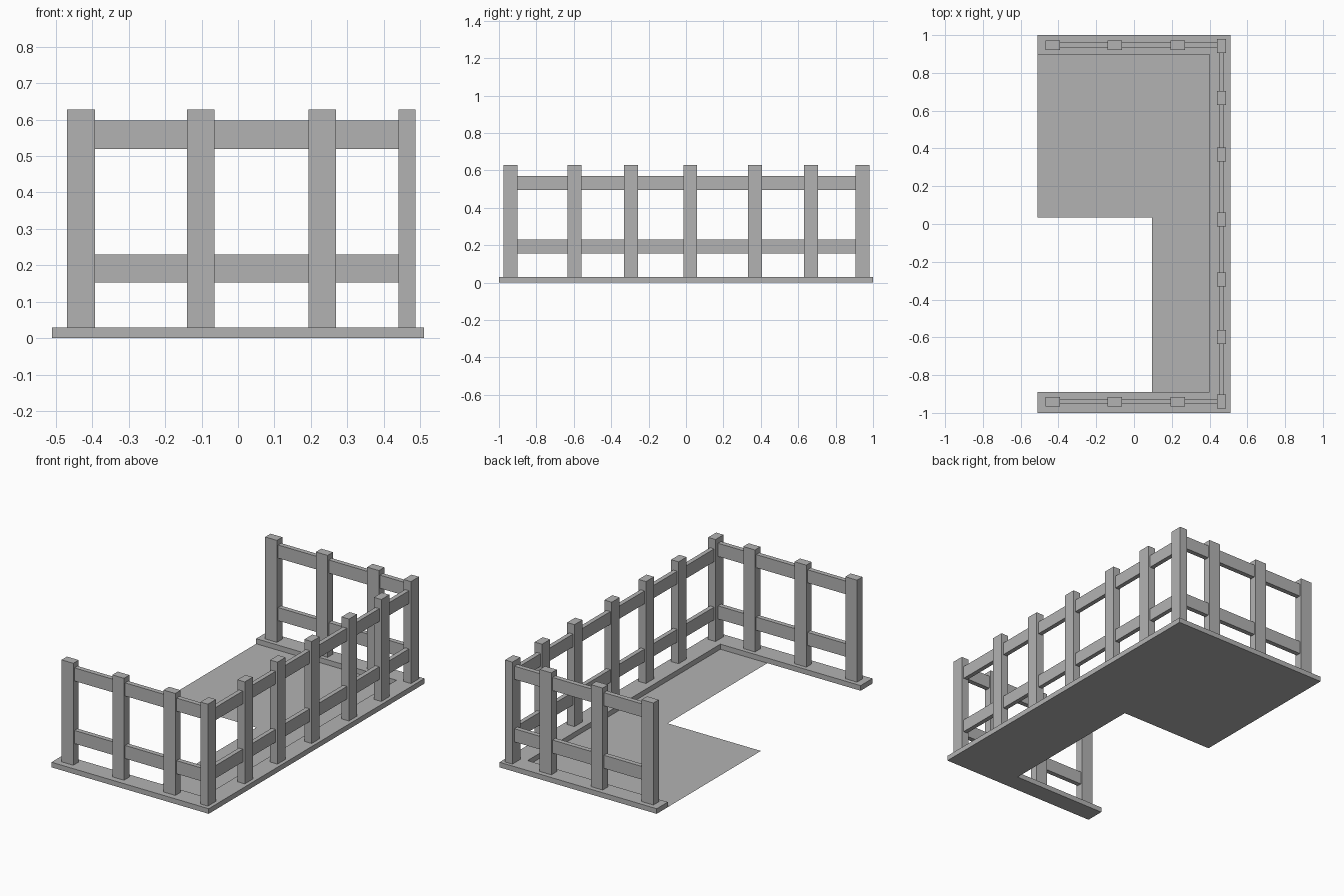
import bpy
import bmesh

cube = bpy.data.objects.get("Cube")
if cube:
    bpy.data.objects.remove(cube, do_unlink=True)

grey = bpy.data.materials.new("plain_grey")
grey.use_nodes = True
colour = (0.45, 0.45, 0.45, 1)
grey.diffuse_color = colour
grey.node_tree.nodes["Principled BSDF"].inputs["Base Color"].default_value = colour


def slab(name, outline, z, height=0):
    """Flat outline at height z, raised into a prism when height is given."""
    bm = bmesh.new()
    face = bm.faces.new([bm.verts.new((x, y, z)) for x, y in outline])
    if height:
        top = bmesh.ops.extrude_face_region(bm, geom=[face], use_keep_orig=True)
        verts = [g for g in top["geom"] if isinstance(g, bmesh.types.BMVert)]
        bmesh.ops.translate(bm, verts=verts, vec=(0, 0, height))
        bmesh.ops.recalc_face_normals(bm, faces=bm.faces)
    mesh = bpy.data.meshes.new(name)
    bm.to_mesh(mesh)
    bm.free()
    mesh.materials.append(grey)
    obj = bpy.data.objects.new(name, mesh)
    bpy.context.collection.objects.link(obj)
    return obj


def box(name, x0, x1, y0, y1, z0, z1):
    return slab(name, [(x0, y0), (x1, y0), (x1, y1), (x0, y1)], z0, z1 - z0)


END, SIDE, INNER = 1.0, 0.51, 0.4
FRONT, REAR = -0.89, 0.897
BASE, TOP = 0.03, 0.628

# U-shaped curb
slab("curb", [(-SIDE, -END), (SIDE, -END), (SIDE, END), (-SIDE, END),
              (-SIDE, REAR), (INNER, REAR), (INNER, FRONT), (-SIDE, FRONT)], 0, BASE)

# Thin L-shaped floor
slab("floor", [(0.095, FRONT), (INNER, FRONT), (INNER, REAR), (-SIDE, REAR),
               (-SIDE, 0.034), (0.095, 0.034)], 0)

# Long side: posts, including both corners, and rails
for i, y in enumerate((-0.939, -0.597, -0.294, 0.023, 0.368, 0.668, 0.943)):
    box(f"side_post_{i + 1}", 0.44, 0.488, y - 0.037, y + 0.037, BASE, TOP)
for name, low, high in (("lower", 0.155, 0.23), ("upper", 0.496, 0.571)):
    box(f"side_{name}_rail", 0.449, 0.475, -0.92, 0.92, low, high)

# Short ends: posts and rails
for end, y in (("front", -0.94), ("rear", 0.947)):
    for i, x in enumerate((-0.431, -0.102, 0.231)):
        box(f"{end}_post_{i + 1}", x - 0.038, x + 0.038, y - 0.025, y + 0.025, BASE, TOP)
    for name, low, high in (("lower", 0.153, 0.23), ("upper", 0.52, 0.597)):
        box(f"{end}_{name}_rail", -0.42, 0.46, y - 0.014, y + 0.014, low, high)
